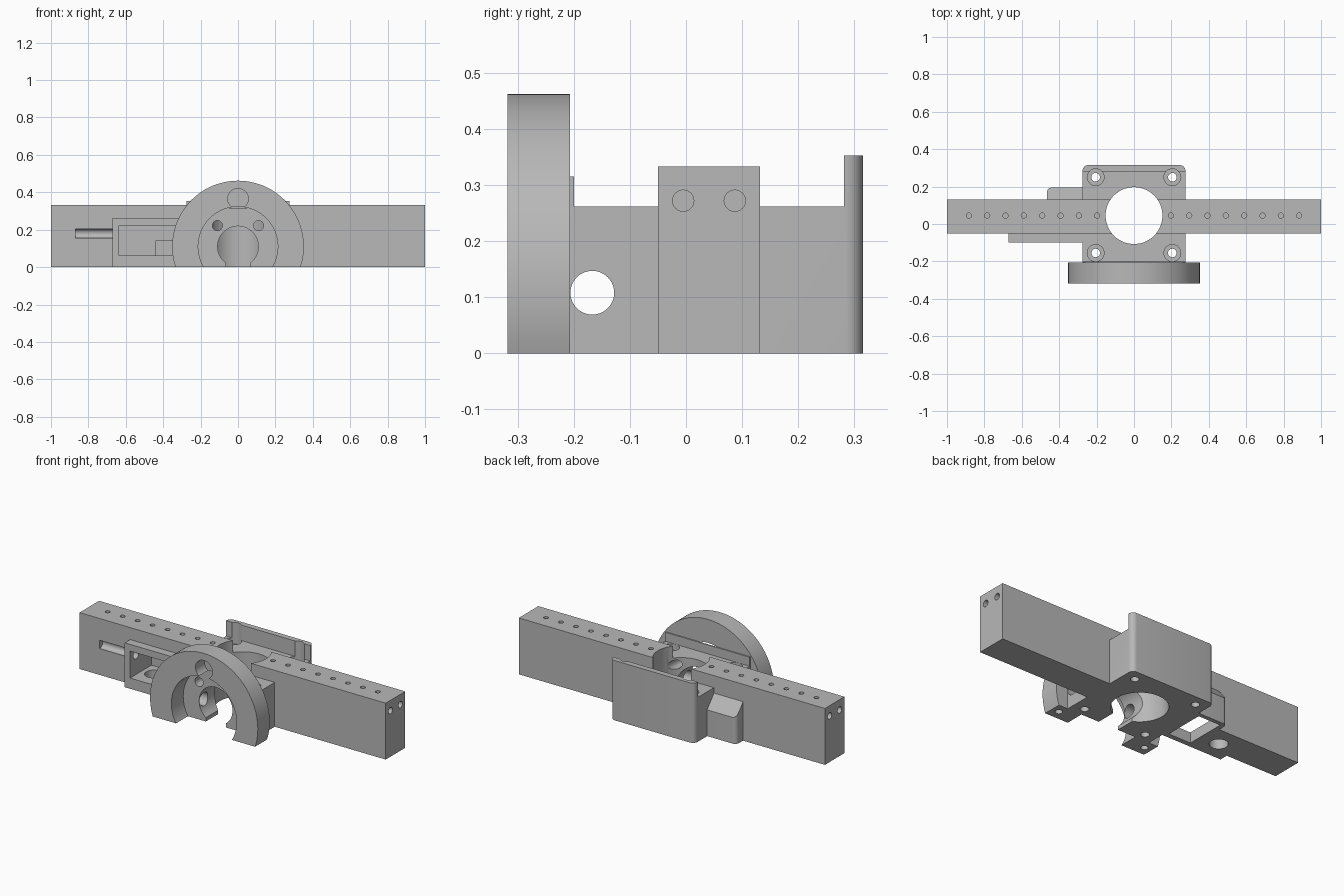
import bpy, bmesh, math
from mathutils import Vector, Matrix

if "Cube" in bpy.data.objects:
    bpy.data.objects.remove(bpy.data.objects["Cube"])

grey = bpy.data.materials.new("plain grey")
grey.diffuse_color = (0.48, 0.48, 0.48, 1)
grey.use_nodes = True
grey.node_tree.nodes["Principled BSDF"].inputs["Base Color"].default_value = grey.diffuse_color


def finish(name, bm):
    bmesh.ops.recalc_face_normals(bm, faces=bm.faces)
    me = bpy.data.meshes.new(name)
    bm.to_mesh(me)
    bm.free()
    me.materials.append(grey)
    ob = bpy.data.objects.new(name, me)
    bpy.context.collection.objects.link(ob)
    return ob


def box(name, x, y, z):
    bm = bmesh.new()
    bmesh.ops.create_cube(bm, size=1)
    for v in bm.verts:
        v.co = [(a + b) / 2 + c * (b - a) for c, (a, b) in zip(v.co, (x, y, z))]
    return finish(name, bm)


def cyl(name, axis, start, end, r, n=32):
    """Cylinder along an axis letter; start is a point, end the far coordinate."""
    i = "xyz".index(axis)
    a, b = Vector(start), Vector(start)
    b[i] = end
    rot = Vector((0, 0, 1)).rotation_difference(b - a).to_matrix().to_4x4()
    bm = bmesh.new()
    bmesh.ops.create_cone(bm, cap_ends=True, segments=n, radius1=r, radius2=r,
                          depth=(b - a).length,
                          matrix=Matrix.Translation((a + b) / 2) @ rot)
    return finish(name, bm)


def profile_x(name, yz, x0, x1, round_y=None, radius=0.03):
    """Extrude a y-z outline along x, rounding upright edges at y = round_y."""
    bm = bmesh.new()
    f = bm.faces.new([bm.verts.new((x0, y, z)) for y, z in yz])
    ext = bmesh.ops.extrude_face_region(bm, geom=[f])
    for v in ext["geom"]:
        if isinstance(v, bmesh.types.BMVert):
            v.co.x = x1
    if round_y is not None:
        edges = [e for e in bm.edges
                 if all(abs(v.co.y - round_y) < 1e-4 for v in e.verts)
                 and abs(e.verts[0].co.x - e.verts[1].co.x) < 1e-4]
        bmesh.ops.bevel(bm, geom=edges, offset=radius, segments=6,
                        profile=0.5, affect='EDGES')
    return finish(name, bm)


def combine(target, others, operation):
    for o in others:
        m = target.modifiers.new("cut", 'BOOLEAN')
        m.operation, m.solver, m.object = operation, 'EXACT', o
        dg = bpy.context.evaluated_depsgraph_get()
        me = bpy.data.meshes.new_from_object(target.evaluated_get(dg))
        target.modifiers.clear()
        target.data = me
        bpy.data.objects.remove(o)


def smooth(ob):
    bpy.ops.object.select_all(action='DESELECT')
    ob.select_set(True)
    bpy.context.view_layer.objects.active = ob
    bpy.ops.object.shade_smooth_by_angle(angle=math.radians(30))


# Long beam with centre block, front housing and sloped rear housing
body = box("beam_body", (-1, 1), (-0.05, 0.132), (0, 0.333))
block = profile_x("centre_block", [
    (-0.207, 0), (0.315, 0), (0.315, 0.353), (0.282, 0.353), (0.282, 0.262),
    (-0.2, 0.262), (-0.2, 0.315), (-0.207, 0.315)], -0.275, 0.275, 0.315)
front_housing = box("front_housing", (-0.67, -0.2), (-0.1, 0), (0, 0.262))
rear_housing = profile_x("rear_housing", [
    (0.1, 0), (0.195, 0), (0.195, 0.155), (0.132, 0.23), (0.1, 0.23)],
    -0.465, -0.2, 0.195, 0.025)
combine(body, [block, front_housing, rear_housing], 'UNION')

# Main bores: upright, front, bottom gap and cross tunnel
cuts = [
    cyl("upright_bore", 'z', (0, 0.045, -0.1), 0.5, 0.152, 64),
    cyl("front_bore", 'y', (0, -0.3, 0.11), 0.045, 0.109, 48),
    box("bottom_gap", (-0.065, 0.065), (-0.3, 0.0), (-0.1, 0.05)),
    cyl("cross_tunnel", 'x', (-0.4, -0.167, 0.108), 0.4, 0.039, 40),
]
# Pocket window, floor slot, floor hole and cable groove
cuts += [
    box("pocket", (-0.635, -0.295), (-0.2, 0.1), (0.063, 0.222)),
    box("floor_slot", (-0.44, -0.295), (-0.07, 0.17), (-0.1, 0.14)),
    cyl("floor_hole", 'z', (-0.56, 0.015, -0.1), 0.1, 0.05),
    cyl("cable_groove", 'x', (-0.87, -0.045, 0.18), -0.6, 0.025),
]
for s in (-1, 1):
    # Front pin holes, and rod holes in the beam ends
    cuts.append(cyl("pin_hole", 'y', (s * 0.11, -0.3, 0.222), 0.04, 0.027, 24))
    for y in (-0.005, 0.087):
        cuts.append(cyl("rod_hole", 'x', (s * 1.1, y, 0.272), s * 0.7, 0.019, 24))
    # Countersunk bolt holes in the block corners
    for y in (-0.155, 0.25):
        cuts.append(cyl("bolt_hole", 'z', (s * 0.205, y, -0.1), 0.5, 0.023, 24))
        cuts.append(cyl("bolt_head_seat", 'z', (s * 0.205, y, 0.225), 0.5, 0.045))
    # Row of small holes along the beam top
    for i in range(8):
        cuts.append(cyl("row_hole", 'z', (s * (0.197 + i * 0.098), 0.045, 0.24),
                        0.5, 0.014, 16))
combine(body, cuts, 'DIFFERENCE')
smooth(body)

# Front ring, open at the bottom
ring = cyl("front_ring", 'y', (0, -0.318, 0.11), -0.207, 0.352, 96)
cuts = [
    box("below_floor", (-1, 1), (-1, 1), (-1, 0)),
    cyl("ring_recess", 'y', (0, -0.4, 0.11), -0.1, 0.213, 64),
    cyl("top_dimple", 'y', (0, -0.4, 0.365), -0.235, 0.055),
]
cuts += [cyl("foot_hole", 'z', (s * 0.29, -0.262, -0.1), 0.12, 0.02, 24) for s in (-1, 1)]
combine(ring, cuts, 'DIFFERENCE')
smooth(ring)
